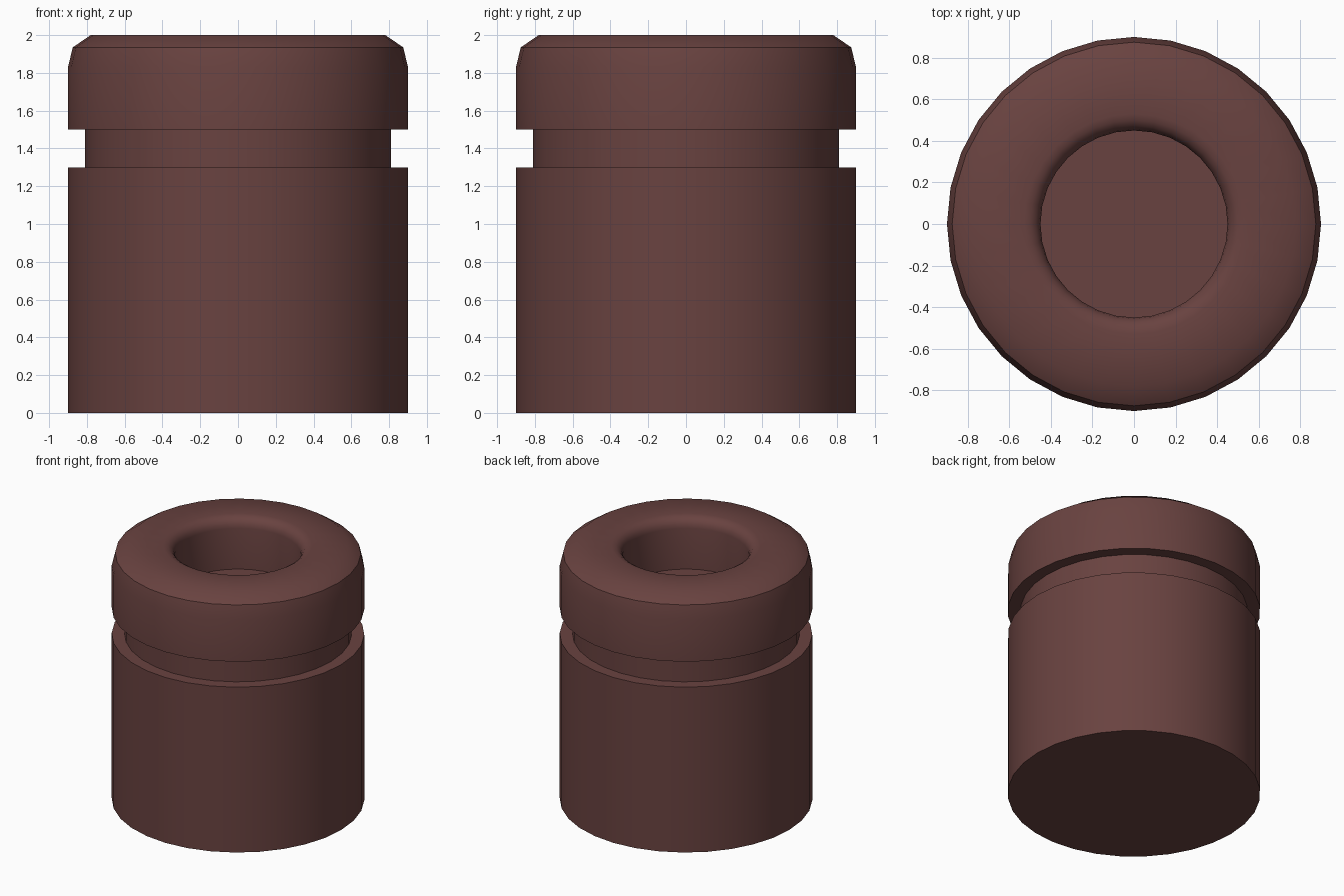
import bpy, bmesh, math

if "Cube" in bpy.data.objects:
    bpy.data.objects.remove(bpy.data.objects["Cube"])

SIDES = 32

# One flat colour
mat = bpy.data.materials.new("dark red brown")
mat.diffuse_color = (0.141, 0.055, 0.051, 1.0)
mat.use_nodes = True
mat.node_tree.nodes["Principled BSDF"].inputs["Base Color"].default_value = mat.diffuse_color


def lathe(name, profile):
    """Revolve an (r, z) profile about z; both ends lie on the axis."""
    bm = bmesh.new()
    rings = []
    for r, z in profile:
        if r == 0:
            rings.append([bm.verts.new((0, 0, z))])
        else:
            rings.append([bm.verts.new((r * math.cos(2 * math.pi * i / SIDES),
                                        r * math.sin(2 * math.pi * i / SIDES), z))
                          for i in range(SIDES)])
    for a, b in zip(rings, rings[1:]):
        if len(a) == 1:
            bm.faces.new(b)
        elif len(b) == 1:
            bm.faces.new(a)
        else:
            for i in range(SIDES):
                j = (i + 1) % SIDES
                bm.faces.new((a[i], a[j], b[j], b[i]))
    # Caps are whole discs, so the axis points are not needed
    bmesh.ops.delete(bm, geom=[v for v in bm.verts if not v.link_faces], context='VERTS')
    bmesh.ops.recalc_face_normals(bm, faces=bm.faces)
    mesh = bpy.data.meshes.new(name)
    bm.to_mesh(mesh)
    bm.free()
    mesh.materials.append(mat)
    obj = bpy.data.objects.new(name, mesh)
    bpy.context.collection.objects.link(obj)
    bpy.ops.object.select_all(action='DESELECT')
    obj.select_set(True)
    bpy.context.view_layer.objects.active = obj
    bpy.ops.object.shade_smooth_by_angle(angle=math.radians(36))
    return obj


# Rounded inner lip of the recess
lip = [(0.53 - 0.08 * math.sin(t), 1.92 + 0.08 * math.cos(t))
       for t in (math.pi / 2 * k / 4 for k in range(5))]

# Cylinder with side groove, rounded top rim and a blind recess
lathe("grooved_cylinder",
      [(0, 0), (0.9, 0), (0.9, 1.3), (0.81, 1.3), (0.81, 1.5), (0.9, 1.5),
       (0.9, 1.83), (0.875, 1.935), (0.78, 2.0)] + lip + [(0.45, 1.6), (0, 1.6)])
